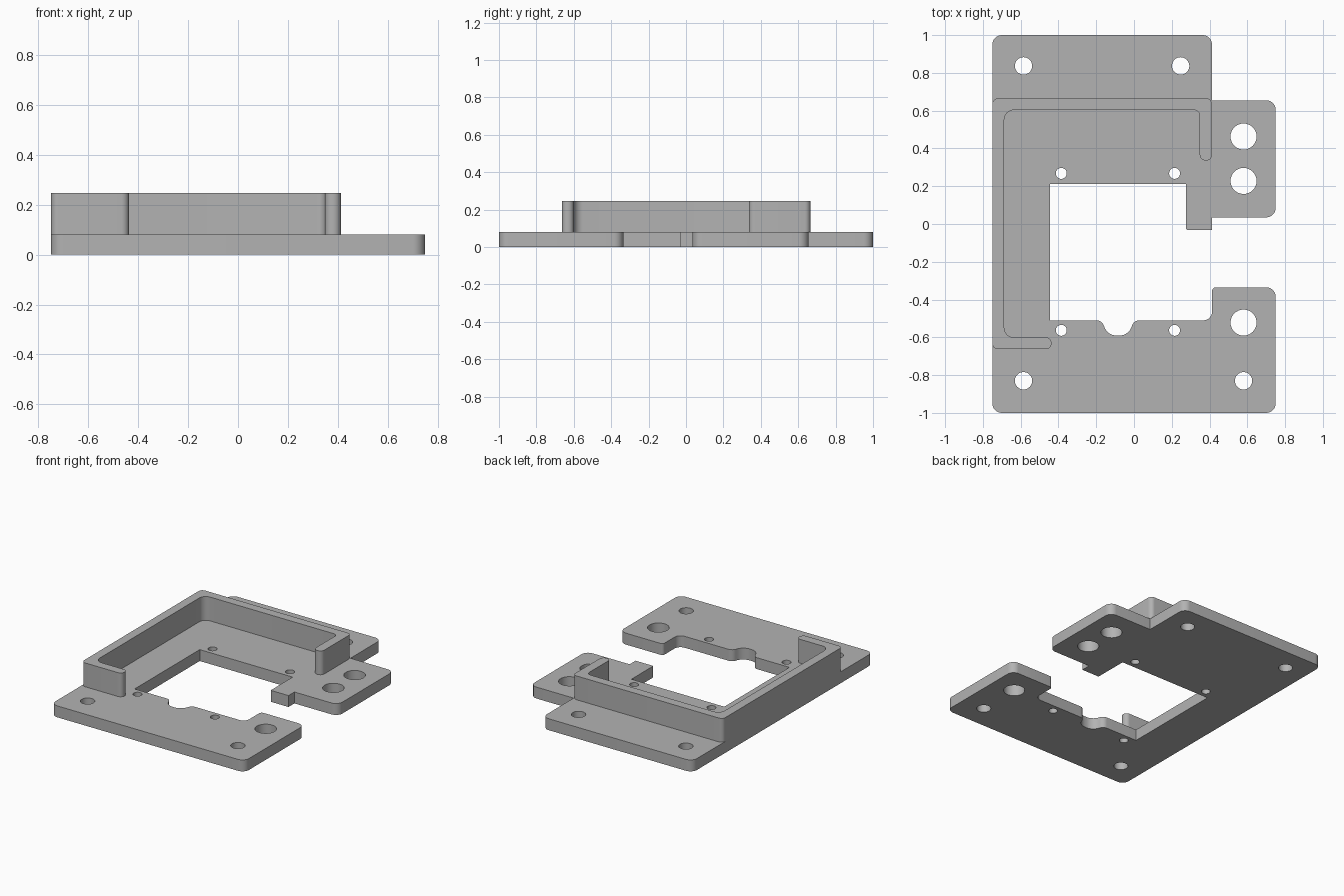
import bpy, bmesh, math
from mathutils import Vector

cube = bpy.data.objects.get("Cube")
if cube:
    bpy.data.objects.remove(cube, do_unlink=True)

grey = bpy.data.materials.new("mid_grey")
grey.use_nodes = True
GREY = (0.45, 0.45, 0.45, 1)
grey.diffuse_color = GREY
bsdf = next(n for n in grey.node_tree.nodes if n.type == 'BSDF_PRINCIPLED')
bsdf.inputs["Base Color"].default_value = GREY


def rounded(corners, steps=8):
    """Outline from (x, y, radius) corners, each rounded with an arc."""
    pts = []
    for i, (x, y, r) in enumerate(corners):
        p = Vector((x, y))
        if r == 0:
            pts.append(p)
            continue
        a = (Vector(corners[i - 1][:2]) - p).normalized()
        b = (Vector(corners[(i + 1) % len(corners)][:2]) - p).normalized()
        half = a.angle(b) / 2
        centre = p + (a + b).normalized() * (r / math.sin(half))
        start = p + a * (r / math.tan(half)) - centre
        end = p + b * (r / math.tan(half)) - centre
        sweep = math.pi - 2 * half
        for k in range(steps + 1):
            t = k / steps
            pts.append(centre + (start * math.sin((1 - t) * sweep)
                                 + end * math.sin(t * sweep)) / math.sin(sweep))
    return pts


def circle(x, y, r, n=32):
    return [Vector((x + r * math.cos(2 * math.pi * k / n),
                    y + r * math.sin(2 * math.pi * k / n))) for k in range(n)]


def extruded(name, loops, z0, z1):
    """Fill the first loop, leaving the others as holes, and extrude it."""
    bm = bmesh.new()
    edges = []
    for loop in loops:
        vs = [bm.verts.new((p.x, p.y, z0)) for p in loop]
        edges += [bm.edges.new((vs[i - 1], vs[i])) for i in range(len(vs))]
    bmesh.ops.triangle_fill(bm, edges=edges, use_beauty=True, use_dissolve=False,
                            normal=(0, 0, 1))
    res = bmesh.ops.extrude_face_region(bm, geom=bm.faces[:], use_keep_orig=True)
    top = [g for g in res["geom"] if isinstance(g, bmesh.types.BMVert)]
    bmesh.ops.translate(bm, verts=top, vec=(0, 0, z1 - z0))
    bmesh.ops.recalc_face_normals(bm, faces=bm.faces[:])
    me = bpy.data.meshes.new(name)
    bm.to_mesh(me)
    bm.free()
    me.materials.append(grey)
    ob = bpy.data.objects.new(name, me)
    bpy.context.collection.objects.link(ob)
    bpy.ops.object.select_all(action='DESELECT')
    ob.select_set(True)
    bpy.context.view_layer.objects.active = ob
    bpy.ops.object.shade_smooth_by_angle(angle=math.radians(30))
    return ob


# Base plate: outer edge, side opening, rounded notch and locating tab
plate = rounded([
    (-0.75, -1, 0.05), (0.75, -1, 0.05), (0.75, -0.335, 0.05),
    (0.413, -0.335, 0.02), (0.413, -0.51, 0.045),
    (0.0, -0.51, 0.04), (-0.03, -0.591, 0.07),
    (-0.14, -0.591, 0.07), (-0.17, -0.51, 0.04),
    (-0.445, -0.51, 0), (-0.445, 0.212, 0), (0.275, 0.212, 0),
    (0.275, -0.031, 0.008), (0.413, -0.031, 0), (0.413, 0.035, 0),
    (0.75, 0.035, 0.05), (0.75, 0.655, 0.05), (0.413, 0.655, 0),
    (0.413, 1, 0.05), (-0.75, 1, 0.05)])

# Mounting holes: large, medium and small
holes = [circle(0.58, y, 0.069) for y in (0.463, 0.228, -0.522)]
holes += [circle(x, y, 0.046) for x, y in
          ((-0.585, 0.837), (0.247, 0.837), (-0.585, -0.83), (0.58, -0.83))]
holes += [circle(x, y, 0.029) for x in (-0.385, 0.215) for y in (0.268, -0.563)]
extruded("base_plate", [plate] + holes, 0, 0.08)

# Raised wall around three sides, with rounded free ends
wall = rounded([
    (-0.75, 0.665, 0.03), (-0.75, -0.663, 0.03), (-0.437, -0.663, 0.03),
    (-0.437, -0.6, 0.03), (-0.687, -0.6, 0.05), (-0.687, 0.603, 0.05),
    (0.348, 0.603, 0.03), (0.348, 0.336, 0.031), (0.413, 0.336, 0.031),
    (0.413, 0.665, 0.03)])
extruded("raised_wall", [wall], 0.08, 0.247)
